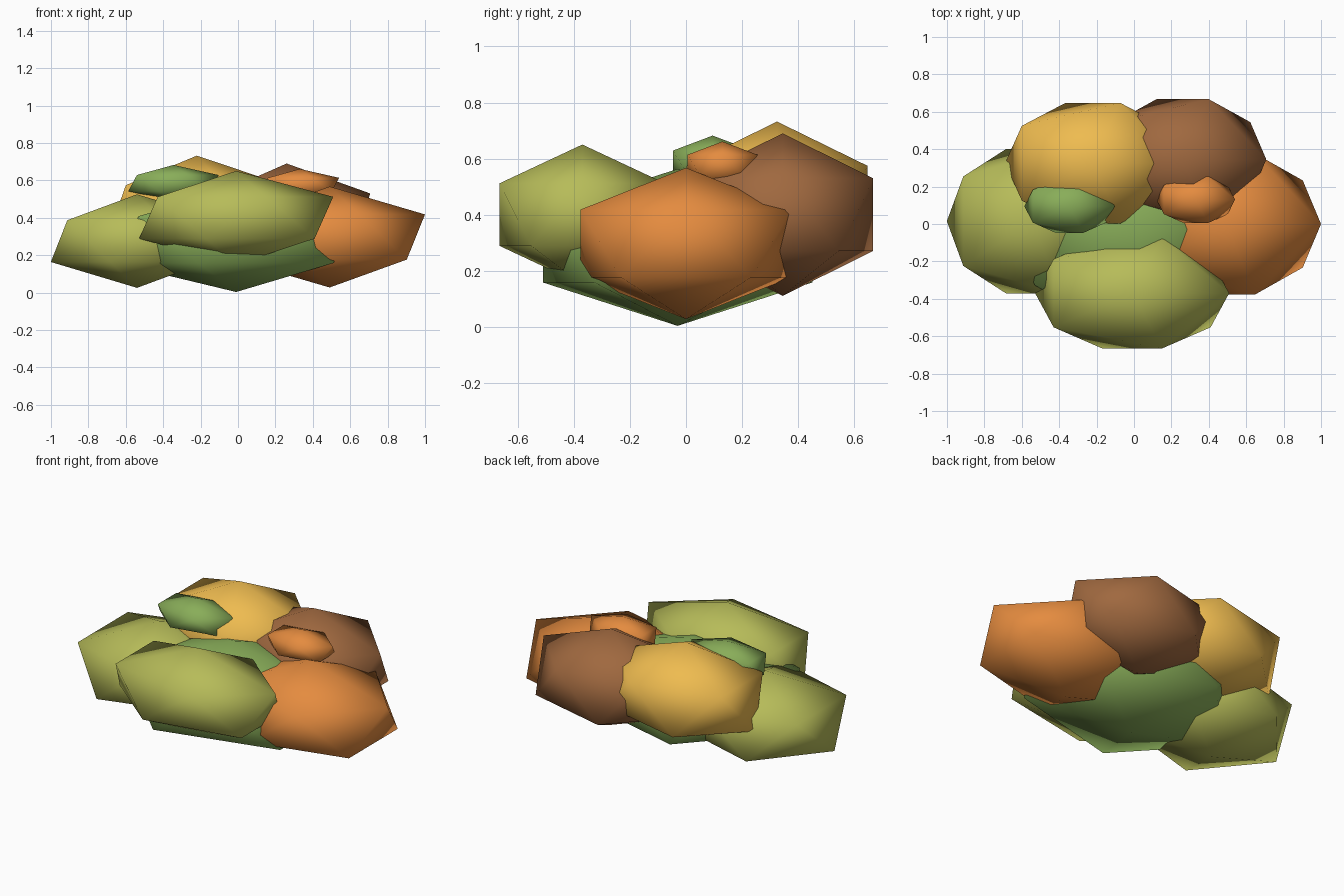
import bpy

if "Cube" in bpy.data.objects:
    bpy.data.objects.remove(bpy.data.objects["Cube"])

# Foliage colours
COLOURS = {
    "green": (0.25, 0.42, 0.10, 1),
    "olive": (0.47, 0.50, 0.10, 1),
    "orange": (0.78, 0.26, 0.05, 1),
    "brown": (0.35, 0.14, 0.05, 1),
    "yellow": (0.86, 0.50, 0.08, 1),
}
mats = {}
for key, rgba in COLOURS.items():
    mats[key] = bpy.data.materials.new(key + "_leaves")
    mats[key].diffuse_color = rgba


def clump(name, colour, centre, radii):
    """Squashed 20-sided ball with smooth shading."""
    bpy.ops.mesh.primitive_ico_sphere_add(subdivisions=1, radius=1, location=centre)
    ob = bpy.context.object
    ob.name = name
    ob.scale = radii
    bpy.ops.object.transform_apply(location=False, rotation=False, scale=True)
    bpy.ops.object.shade_smooth()
    ob.data.materials.append(mats[colour])


# Central base and the ring of leaf clumps around it
clump("base_clump", "green", (-0.01, -0.03, 0.283), (0.72, 0.565, 0.28))
clump("left_clump", "olive", (-0.54, 0.015, 0.275), (0.515, 0.455, 0.25))
clump("right_clump", "orange", (0.49, 0.0, 0.297), (0.57, 0.443, 0.27))
clump("front_clump", "olive", (-0.01, -0.37, 0.40), (0.58, 0.347, 0.25))
clump("back_left_clump", "yellow", (-0.22, 0.325, 0.446), (0.525, 0.38, 0.286))
clump("back_right_clump", "brown", (0.26, 0.345, 0.40), (0.50, 0.38, 0.29))

# Small top tufts
clump("green_tuft", "green", (-0.345, 0.095, 0.585), (0.27, 0.167, 0.097))
clump("orange_tuft", "orange", (0.33, 0.13, 0.575), (0.235, 0.147, 0.086))

for m in bpy.data.materials:
    if m.users and not m.is_grease_pencil:
        m.use_nodes = True
        m.node_tree.nodes["Principled BSDF"].inputs["Base Color"].default_value = m.diffuse_color
